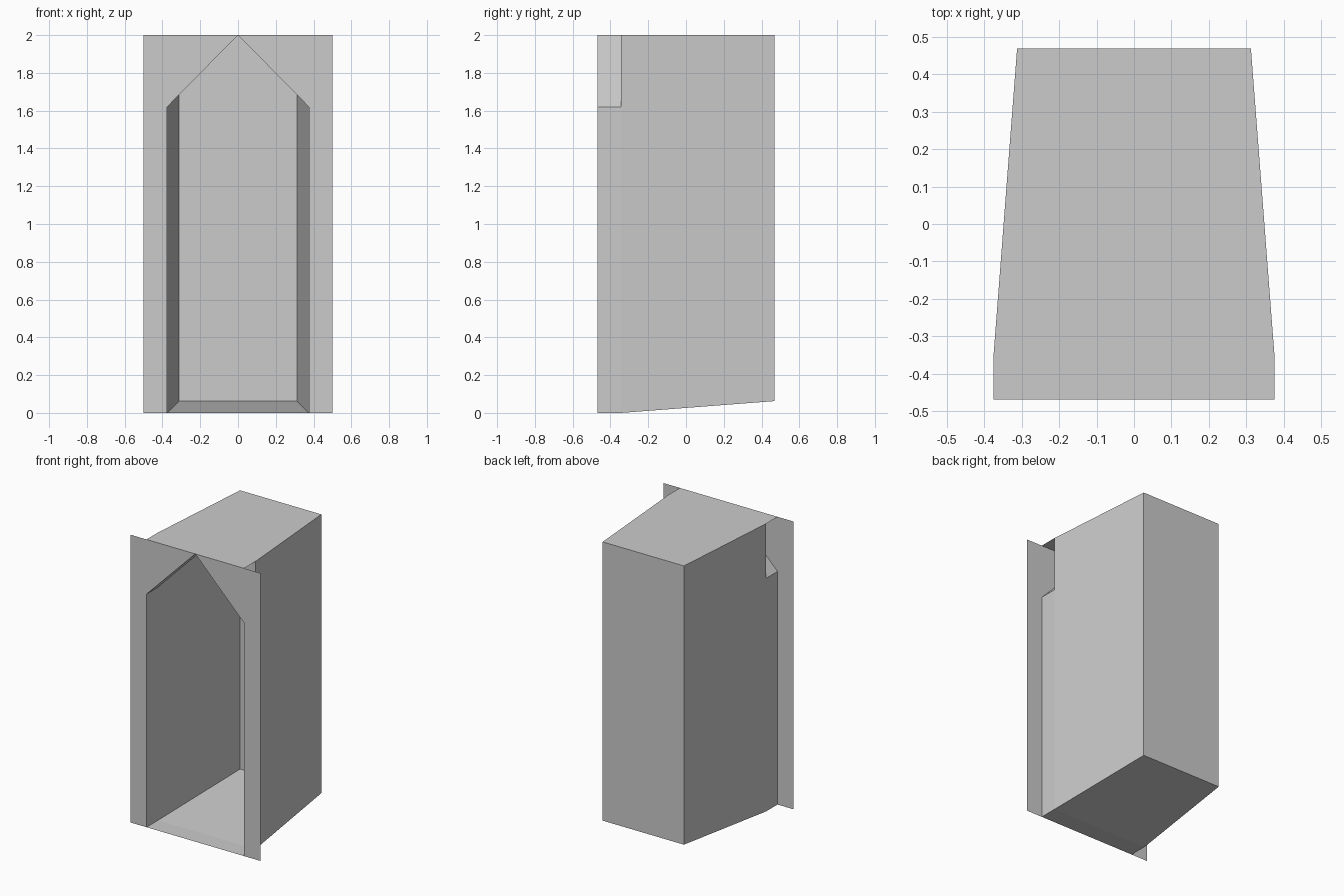
import bpy, bmesh

if "Cube" in bpy.data.objects:
    bpy.data.objects.remove(bpy.data.objects["Cube"])

# Key depths (y) and sizes
F, M, B = -0.469, -0.344, 0.469      # front plate, end of reveal, back wall
W, WB = 0.375, 0.3125                # half width at front and at back
H, SH, RISE = 2.0, 1.62, 0.0625      # height, arch shoulder, floor rise at back


def half_part(name, faces):
    """Make flat sheets for the right half, mirrored across x = 0."""
    bm = bmesh.new()
    for pts in faces:
        bm.faces.new([bm.verts.new(p) for p in pts])
    bmesh.ops.remove_doubles(bm, verts=bm.verts[:], dist=1e-5)
    mesh = bpy.data.meshes.new(name)
    bm.to_mesh(mesh)
    bm.free()
    obj = bpy.data.objects.new(name, mesh)
    bpy.context.collection.objects.link(obj)
    mod = obj.modifiers.new("mirror", 'MIRROR')
    mod.use_clip = True
    return obj


# Thin front plate with a pointed opening
half_part("front_plate", [
    [(0, F, H), (W, F, SH), (W, F, 0), (0.5, F, 0), (0.5, F, H)],
])

# Side walls: short straight strip below the notch, then the tapering wall
half_part("side_walls", [
    [(W, F, 0), (W, M, 0), (W, M, SH), (W, F, SH)],
    [(W, M, 0), (WB, B, RISE), (WB, B, H), (W, M, H), (W, M, SH)],
])

# Sloped reveal of the pointed opening and the gussets closing it behind
half_part("arch_reveal", [
    [(0, F, H), (W, F, SH), (W, M, SH), (0, M, H)],
    [(0, M, H), (W, M, SH), (W, M, H)],
])

# Flat roof reaching the front plate
half_part("roof", [
    [(0, F, H), (W, F, H), (W, M, H), (0, M, H)],
    [(0, M, H), (W, M, H), (WB, B, H), (0, B, H)],
])

# Floor: level threshold, then a gentle rise to the back
half_part("floor", [
    [(0, F, 0), (0, M, 0), (W, M, 0), (W, F, 0)],
    [(0, M, 0), (0, B, RISE), (WB, B, RISE), (W, M, 0)],
])

# Back wall
half_part("back_wall", [
    [(0, B, RISE), (0, B, H), (WB, B, H), (WB, B, RISE)],
])
